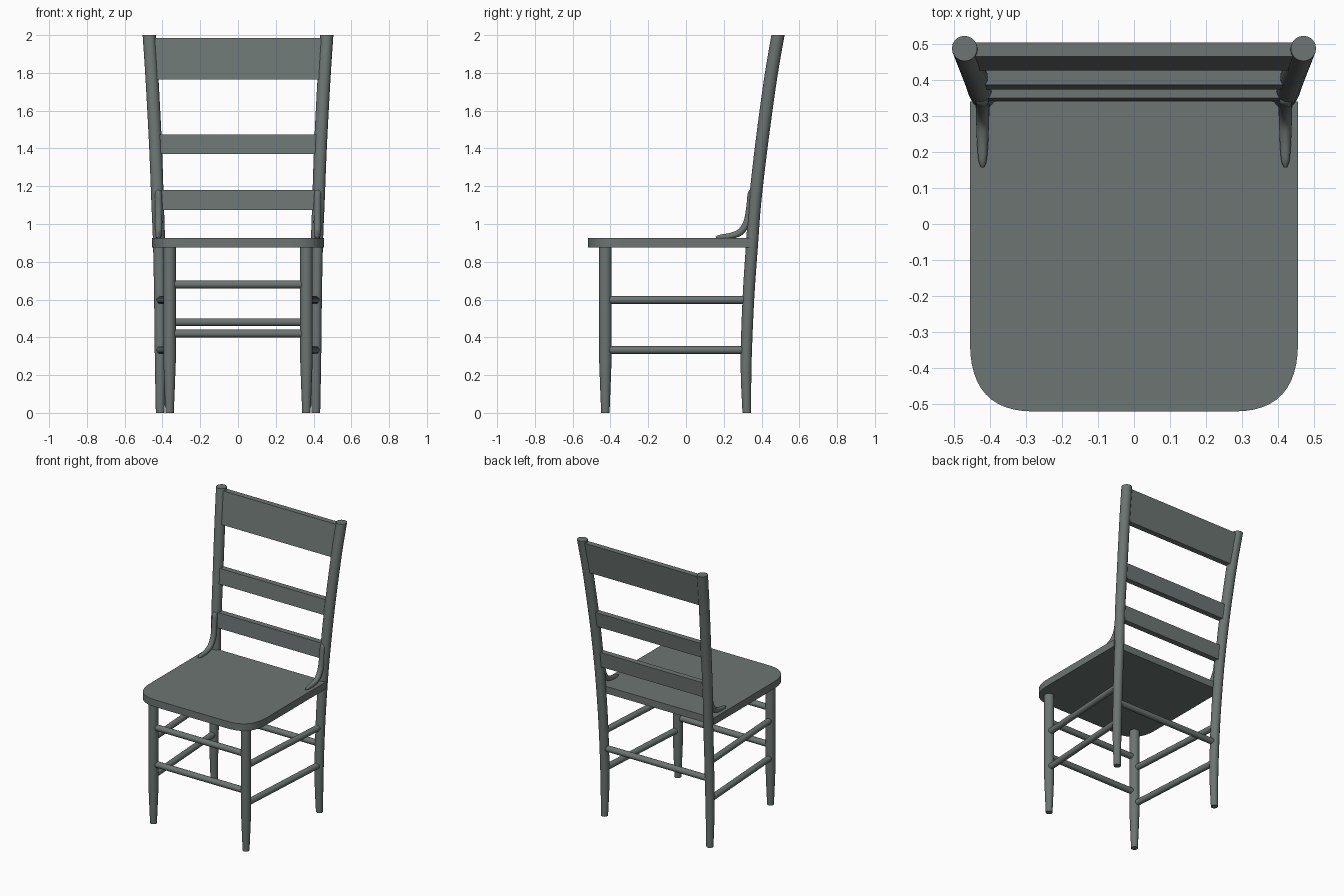
import bpy, bmesh, math
from mathutils import Vector

if "Cube" in bpy.data.objects:
    bpy.data.objects.remove(bpy.data.objects["Cube"])

paint = bpy.data.materials.new("grey_green_paint")
paint.diffuse_color = (0.150, 0.178, 0.170, 1)
paint.use_nodes = True
paint.node_tree.nodes["Principled BSDF"].inputs["Base Color"].default_value = paint.diffuse_color


def finish(name, bm, mirror=False):
    bmesh.ops.recalc_face_normals(bm, faces=bm.faces)
    me = bpy.data.meshes.new(name)
    bm.to_mesh(me)
    bm.free()
    ob = bpy.data.objects.new(name, me)
    bpy.context.collection.objects.link(ob)
    me.materials.append(paint)
    if mirror:
        ob.modifiers.new("mirror", 'MIRROR').use_axis[0] = True
    bpy.ops.object.select_all(action='DESELECT')
    ob.select_set(True)
    bpy.context.view_layer.objects.active = ob
    bpy.ops.object.shade_smooth_by_angle(angle=math.radians(35))
    return ob


def smooth(pts, steps=4):
    # Catmull-Rom through tuples of any length
    out = []
    for i in range(len(pts) - 1):
        a, b, c, d = pts[max(i - 1, 0)], pts[i], pts[i + 1], pts[min(i + 2, len(pts) - 1)]
        for s in range(steps):
            t = s / steps
            out.append(tuple(0.5 * (2 * q + (r - p) * t + (2 * p - 5 * q + 4 * r - w) * t * t
                                    + (3 * q - p - 3 * r + w) * t ** 3)
                             for p, q, r, w in zip(a, b, c, d)))
    return out + [pts[-1]]


def tube(name, path, mirror=False, level=False, sides=20):
    # path of (x, y, z, radius); level keeps the rings horizontal
    bm = bmesh.new()
    pts = [Vector(p[:3]) for p in path]
    rings = []
    for i, p in enumerate(pts):
        t = (pts[min(i + 1, len(pts) - 1)] - pts[max(i - 1, 0)]).normalized()
        if level:
            u, v = Vector((1, 0, 0)), Vector((0, 1, 0))
        else:
            ref = Vector((0, 0, 1)) if abs(t.x) > 0.9 else Vector((1, 0, 0))
            u = (ref - t * ref.dot(t)).normalized()
            v = t.cross(u)
        rings.append([bm.verts.new(p + path[i][3] * (math.cos(a) * u + math.sin(a) * v))
                      for a in (2 * math.pi * k / sides for k in range(sides))])
    for r, s in zip(rings, rings[1:]):
        for k in range(sides):
            n = (k + 1) % sides
            bm.faces.new((r[k], r[n], s[n], s[k]))
    bm.faces.new(rings[0])
    bm.faces.new(rings[-1])
    return finish(name, bm, mirror)


# Back posts: raked and flared, tapered at the foot
post = [(.412, .322, 0, .023), (.411, .318, .26, .029), (.413, .330, .6, .031),
        (.418, .350, .9, .032), (.426, .366, 1.12, .033), (.437, .400, 1.42, .034),
        (.455, .447, 1.765, .0345), (.470, .487, 2.0, .035)]
tube("back_post", smooth(post), True, True)

# Front legs
tube("front_leg", [(.362, -.427, 0, .022), (.362, -.427, .12, .027), (.362, -.427, .28, .033),
                   (.362, -.427, .89, .033)], True, True)

# Seat: square back corners, curved front corners
half = [(.455, .34)]
for k in range(13):
    t = k / 12
    a, b, c = (1 - t) ** 2, 2 * t * (1 - t), t * t
    half.append((.455 * (a + b) + .28 * c, -.33 * a - .52 * (b + c)))
outline = half + [(-x, y) for x, y in reversed(half)]
bm = bmesh.new()
face = bm.faces.new([bm.verts.new((x, y, .875)) for x, y in outline])
ext = bmesh.ops.extrude_face_region(bm, geom=[face], use_keep_orig=True)
bmesh.ops.translate(bm, vec=(0, 0, .05),
                    verts=[g for g in ext["geom"] if isinstance(g, bmesh.types.BMVert)])
finish("seat", bm)


# Back slats, leaning with the posts: z, centre y and half length at bottom and top
def slat(name, z0, y0, x0, z1, y1, x1, thick=.04):
    bm = bmesh.new()
    bmesh.ops.create_cube(bm, size=2)
    for v in bm.verts:
        z, y, x = (z1, y1, x1) if v.co.z > 0 else (z0, y0, x0)
        v.co = (v.co.x * x, y + v.co.y * thick / 2, z)
    finish(name, bm)


slat("lower_slat", 1.075, .361, .415, 1.18, .369, .42)
slat("middle_slat", 1.37, .393, .425, 1.475, .406, .43)
slat("crest_slat", 1.765, .446, .45, 1.985, .484, .46)

# Cross rungs
for name, x, y, z in (("front_upper_rung", .36, -.427, .68), ("front_lower_rung", .36, -.427, .42),
                      ("back_rung", .41, .325, .48)):
    tube(name, [(-x, y, z, .021), (x, y, z, .021)])

# Side rungs
for name, z, y in (("side_upper_rung", .598, .325), ("side_lower_rung", .333, .318)):
    tube(name, [(.365, -.42, z, .021), (.411, y, z, .021)], True)

# Curved braces between posts and seat
brace = [(.422, .352, 1.178, .008), (.422, .345, 1.16, .018), (.421, .338, 1.09, .019),
         (.420, .323, 1.01, .019), (.420, .287, .957, .018), (.420, .235, .937, .016),
         (.420, .180, .931, .012), (.420, .158, .928, .005)]
tube("seat_brace", smooth(brace), True)
